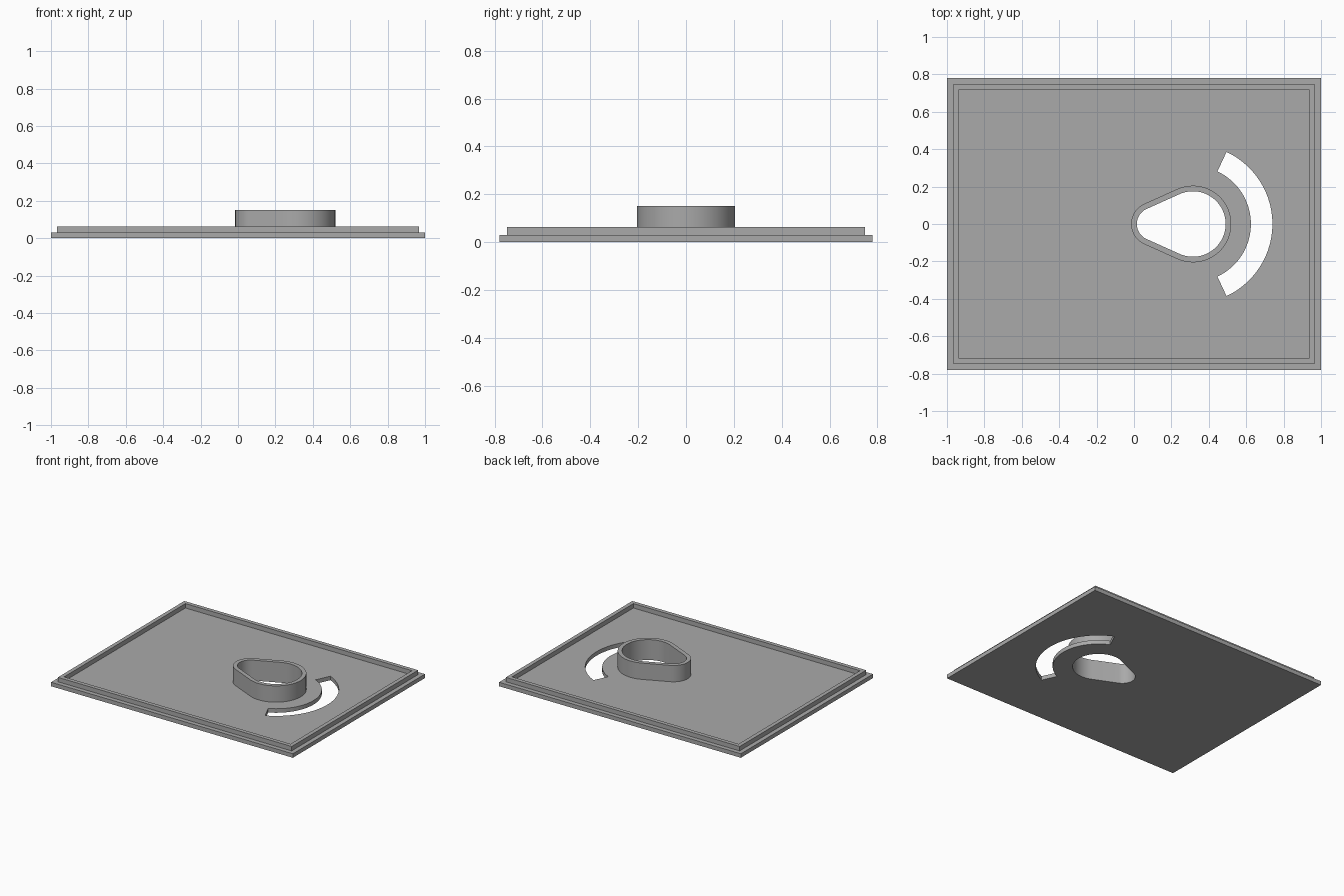
import bpy, bmesh
from math import sin, cos, asin, pi, radians

cube = bpy.data.objects.get("Cube")
if cube:
    bpy.data.objects.remove(cube)

# Single plain material
GREY = (0.4, 0.4, 0.4, 1)
grey = bpy.data.materials.new("plain grey")
grey.use_nodes = True
grey.diffuse_color = GREY
grey.node_tree.nodes["Principled BSDF"].inputs["Base Color"].default_value = GREY

PLATE_TOP, RIM_TOP, COLLAR_TOP = 0.03, 0.063, 0.152
PIVOT = 0.315      # x of the large collar arc and of the curved slot
SMALL = 0.103      # x of the small collar arc


def arc(cx, r, a0, a1, n):
    return [(cx + r * cos(a0 + (a1 - a0) * i / n), r * sin(a0 + (a1 - a0) * i / n))
            for i in range(n + 1)]


def rectangle(hx, hy):
    return [(-hx, -hy), (hx, -hy), (hx, hy), (-hx, hy)]


def pear(offset):
    """Two arcs joined by their common tangents."""
    big, small = 0.175 + offset, 0.088 + offset
    t = pi / 2 + asin((big - small) / (PIVOT - SMALL))
    return arc(PIVOT, big, -t, t, 48) + arc(SMALL, small, t, 2 * pi - t, 24)


def slot():
    a = radians(65)
    return arc(PIVOT, 0.425, -a, a, 40) + arc(PIVOT, 0.31, a, -a, 40)


def prism(name, loops, z0, z1):
    """Extrude an outline with holes from z0 to z1."""
    bm = bmesh.new()
    edges = []
    for loop in loops:
        vs = [bm.verts.new((x, y, z0)) for x, y in loop]
        edges += [bm.edges.new((v, vs[i - 1])) for i, v in enumerate(vs)]
    bmesh.ops.triangle_fill(bm, edges=edges, use_beauty=True, use_dissolve=False)
    top = bmesh.ops.extrude_face_region(bm, geom=bm.faces[:], use_keep_orig=True)
    for v in top["geom"]:
        if isinstance(v, bmesh.types.BMVert):
            v.co.z = z1
    bmesh.ops.recalc_face_normals(bm, faces=bm.faces[:])
    mesh = bpy.data.meshes.new(name)
    bm.to_mesh(mesh)
    bm.free()
    mesh.materials.append(grey)
    obj = bpy.data.objects.new(name, mesh)
    bpy.context.collection.objects.link(obj)
    bpy.ops.object.select_all(action='DESELECT')
    obj.select_set(True)
    bpy.context.view_layer.objects.active = obj
    bpy.ops.object.shade_smooth_by_angle(angle=radians(20))
    return obj


# Base plate with the pear opening and curved slot
prism("base_plate", [rectangle(1, 0.78), pear(0), slot()], 0, PLATE_TOP)
# Raised lip set in from the plate edge
prism("rim", [rectangle(0.967, 0.747), rectangle(0.937, 0.717)], PLATE_TOP, RIM_TOP)
# Pear-shaped wall around the opening
prism("collar", [pear(0.03), pear(0)], PLATE_TOP, COLLAR_TOP)
